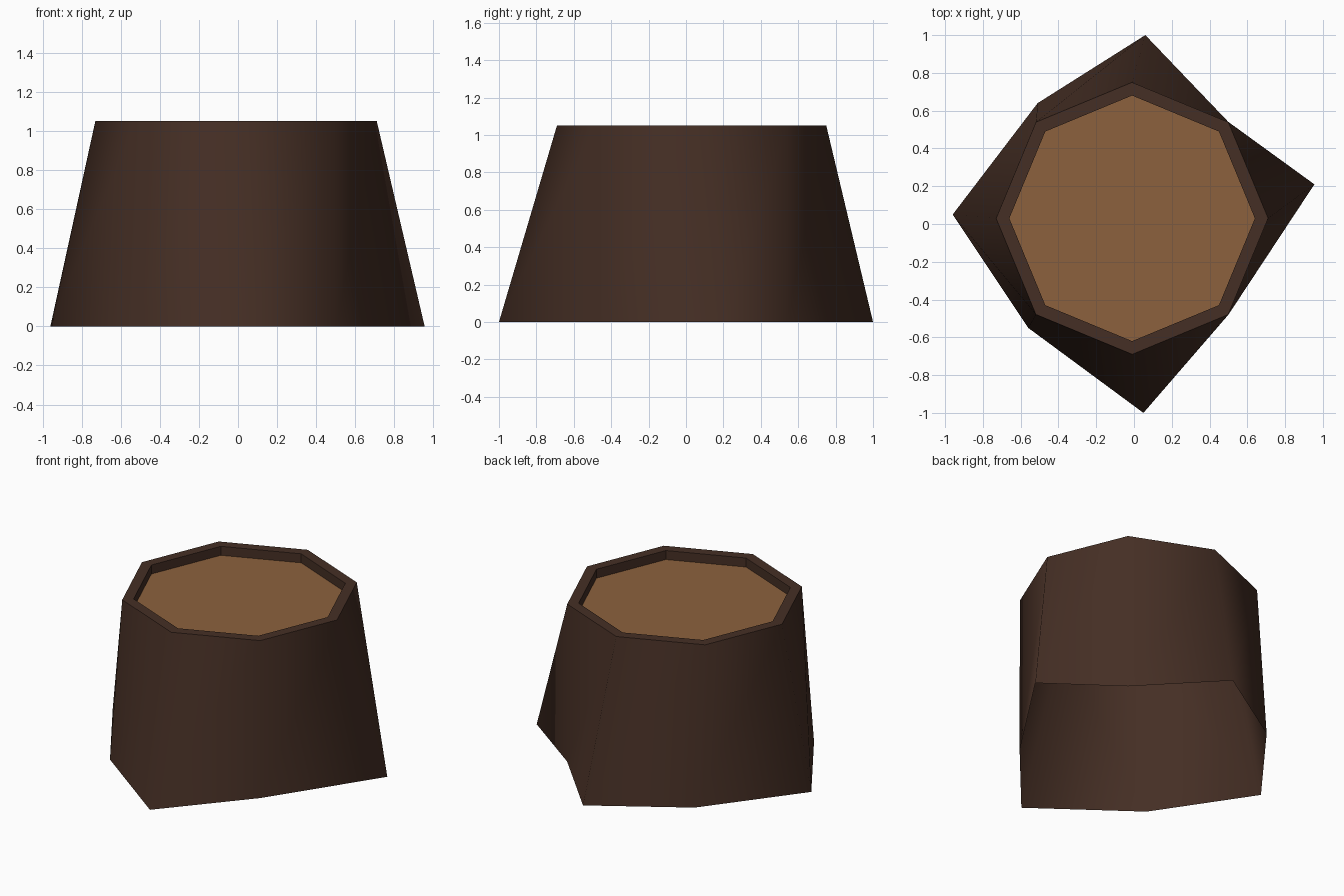
import bpy, bmesh, math

if "Cube" in bpy.data.objects:
    bpy.data.objects.remove(bpy.data.objects["Cube"])

def material(name, rgb):
    m = bpy.data.materials.new(name)
    m.diffuse_color = (*rgb, 1)
    m.use_nodes = True
    m.node_tree.nodes["Principled BSDF"].inputs["Base Color"].default_value = m.diffuse_color
    return m

bark = material("dark bark", (0.060, 0.028, 0.018))
wood = material("cut wood", (0.262, 0.120, 0.047))

CENTRE, TOP, DEPTH = (-0.01, 0.03), 1.05, 0.06

def octagon(radius, z):
    return [(CENTRE[0] + radius * math.cos(i * math.pi / 4),
             CENTRE[1] + radius * math.sin(i * math.pi / 4), z) for i in range(8)]

def make(name, bm, mat):
    me = bpy.data.meshes.new(name)
    bm.to_mesh(me)
    bm.free()
    me.materials.append(mat)
    ob = bpy.data.objects.new(name, me)
    bpy.context.collection.objects.link(ob)
    return ob

# Bark shell: irregular root outline, round rim, recessed lip, open underneath
roots = [(0.955, 0.21), (0.50, 0.54), (0.06, 1.0), (-0.51, 0.64),
         (-0.96, 0.05), (-0.56, -0.55), (0.05, -1.0), (0.50, -0.48)]
rings = [[(x, y, 0) for x, y in roots], octagon(0.72, TOP),
         octagon(0.65, TOP), octagon(0.65, TOP - DEPTH)]
bm = bmesh.new()
rings = [[bm.verts.new(p) for p in ring] for ring in rings]
for level, (a, b) in enumerate(zip(rings, rings[1:])):
    for i in range(8):
        j = (i + 1) % 8
        f = bm.faces.new((a[i], a[j], b[j], b[i]))
        f.smooth = level == 0          # outer bark is smooth, rim is flat
for ring in rings[1:3]:
    for i in range(8):
        bm.edges.get((ring[i], ring[(i + 1) % 8])).smooth = False
make("stump_bark", bm, bark)

# Cut wood surface sunk inside the rim
bm = bmesh.new()
bm.faces.new([bm.verts.new(p) for p in octagon(0.65, TOP - DEPTH)])
make("cut_surface", bm, wood)
